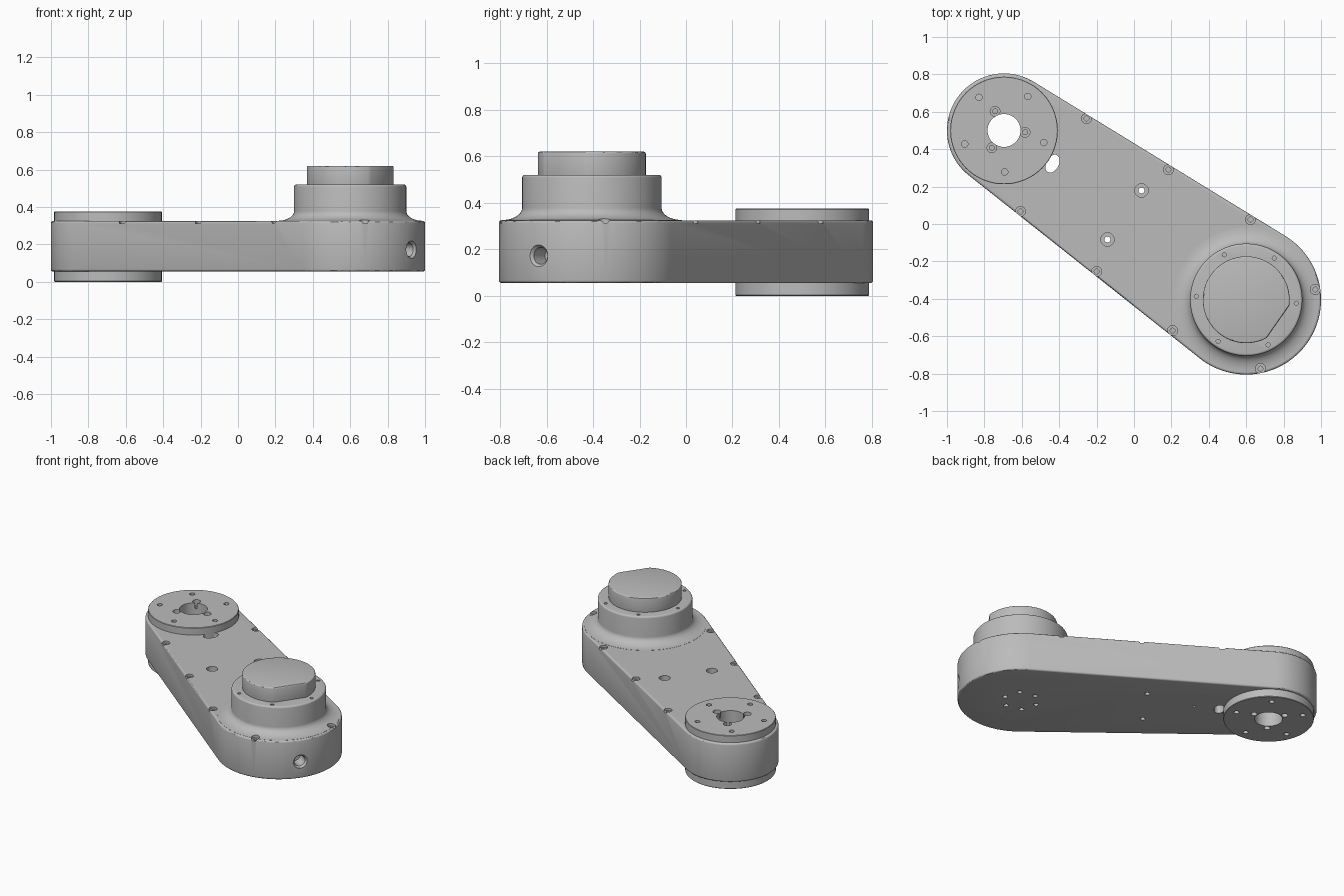
import bpy, bmesh
from math import sin, cos, pi, radians, acos, atan2, asin, hypot
from mathutils import Matrix, Vector

cube = bpy.data.objects.get("Cube")
if cube:
    bpy.data.objects.remove(cube, do_unlink=True)

GREY = (0.5, 0.5, 0.5, 1)
metal = bpy.data.materials.new("grey metal")
metal.use_nodes = True
metal.diffuse_color = GREY
metal.node_tree.nodes["Principled BSDF"].inputs["Base Color"].default_value = GREY

SMALL, SMALL_R = Vector((-0.695, 0.5)), 0.305
BIG, BIG_R = Vector((0.6, -0.405)), 0.4
BOTTOM, TOP = 0.055, 0.325
AXIS = BIG - SMALL
AXIS_ANGLE = atan2(AXIS.y, AXIS.x)


def finish(name, bm):
    bmesh.ops.recalc_face_normals(bm, faces=bm.faces)
    mesh = bpy.data.meshes.new(name)
    bm.to_mesh(mesh)
    bm.free()
    mesh.materials.append(metal)
    ob = bpy.data.objects.new(name, mesh)
    bpy.context.collection.objects.link(ob)
    return ob


def prism(name, points, z0, z1, bevel=0.0):
    """Upright solid from an outline, with rounded top and bottom edges."""
    bm = bmesh.new()
    face = bm.faces.new([bm.verts.new((p[0], p[1], z0)) for p in points])
    out = bmesh.ops.extrude_face_region(bm, geom=[face])["geom"]
    bmesh.ops.translate(bm, vec=(0, 0, z1 - z0),
                        verts=[g for g in out if isinstance(g, bmesh.types.BMVert)])
    if bevel:
        rims = [e for e in bm.edges if abs(e.verts[0].co.z - e.verts[1].co.z) < 1e-5]
        bmesh.ops.bevel(bm, geom=rims, offset=bevel, segments=3, profile=0.5, affect='EDGES')
    return finish(name, bm)


def lathe(name, profile, matrix, sides=96):
    """Turned solid from (radius, height) pairs, closed at both ends."""
    bm = bmesh.new()
    rings = [[bm.verts.new((r * cos(2 * pi * i / sides), r * sin(2 * pi * i / sides), z))
              for i in range(sides)] for r, z in profile]
    for a, b in zip(rings, rings[1:]):
        for i in range(sides):
            j = (i + 1) % sides
            bm.faces.new((a[i], a[j], b[j], b[i]))
    bm.faces.new(rings[0])
    bm.faces.new(rings[-1])
    bm.transform(matrix)
    return finish(name, bm)


def arc(centre, r, start, end, steps):
    return [(centre[0] + r * cos(start + (end - start) * i / steps),
             centre[1] + r * sin(start + (end - start) * i / steps)) for i in range(steps + 1)]


def at(p, z=0.0):
    return Matrix.Translation((p[0], p[1], z))


def polar(centre, r, degrees):
    return (centre[0] + r * cos(radians(degrees)), centre[1] + r * sin(radians(degrees)))


def combine(target, other, operation='DIFFERENCE'):
    mod = target.modifiers.new("cut", 'BOOLEAN')
    mod.operation, mod.solver, mod.object = operation, 'EXACT', other
    bpy.context.view_layer.objects.active = target
    bpy.ops.object.modifier_apply(modifier=mod.name)
    bpy.data.objects.remove(other, do_unlink=True)


def drill(target, p, profile, sides=20):
    combine(target, lathe("drill", profile, at(p), sides))


# Housing: tapered arm around two round ends
tilt = acos((SMALL_R - BIG_R) / AXIS.length)
outline = (arc(BIG, BIG_R, AXIS_ANGLE - tilt, AXIS_ANGLE + tilt, 64)
           + arc(SMALL, SMALL_R, AXIS_ANGLE + tilt, AXIS_ANGLE - tilt + 2 * pi, 64))
housing = prism("housing", outline, BOTTOM, TOP, 0.012)

# Raised collar with a flared foot
flare = [(0.388 - 0.088 * sin(t), 0.326 + 0.052 * (1 - cos(t)))
         for t in [pi / 2 * i / 10 for i in range(11)]]
shoulder = [(0.288 + 0.012 * cos(t), 0.508 + 0.012 * sin(t))
            for t in [pi / 2 * i / 4 for i in range(5)]]
collar = lathe("collar", [(0.388, 0.2)] + flare + shoulder, at(BIG))
combine(housing, collar, 'UNION')

# Recessed screw seats along the housing rim
for p in [(-0.254, 0.564), (0.184, 0.291), (0.623, 0.024), (0.97, -0.35),
          (0.676, -0.773), (0.206, -0.57), (-0.2, -0.254), (-0.607, 0.067)]:
    drill(housing, p, [(0.013, 0.27), (0.013, 0.311), (0.027, 0.311), (0.027, 0.36)])

# Stepped holes through the middle of the arm
for p in [(0.04, 0.179), (-0.142, -0.083)]:
    drill(housing, p, [(0.016, 0), (0.016, 0.27), (0.036, 0.27), (0.036, 0.4)])

# Oval cable opening and small pin hole underneath
oval = [Matrix.Rotation(radians(-28), 2) @ Vector((0.034 * cos(t), 0.051 * sin(t)))
        + Vector((-0.436, 0.323)) for t in [2 * pi * i / 32 for i in range(32)]]
combine(housing, prism("oval_cutter", oval, 0, 0.4))
drill(housing, (-0.29, 0.25), [(0.008, 0), (0.008, 0.1)])

# Screw holes in the collar and under the large end
for i in range(6):
    drill(housing, polar(BIG, 0.268, 56 + 60 * i), [(0.011, 0.47), (0.011, 0.6)], 16)
    drill(housing, polar(BIG, 0.11, 47 + 60 * i), [(0.016, 0), (0.016, 0.12)], 16)

# Countersunk port in the end wall
port = (at(BIG, 0.172) @ Matrix.Rotation(AXIS_ANGLE, 4, 'Z')
        @ Matrix.Rotation(pi / 2, 4, 'Y'))
combine(housing, lathe("port_cutter", [(0.036, 0.3), (0.036, 0.385), (0.047, 0.398),
                                       (0.047, 0.45)], port, 32))

# Clearance for the flange hub
drill(housing, SMALL, [(0.2, 0), (0.2, 0.4)], 64)

# Cap with one flat side
half = acos(0.207 / 0.232)
cap = prism("cap", arc(BIG, 0.232, AXIS_ANGLE + half, AXIS_ANGLE - half + 2 * pi, 88),
            0.5, 0.62, 0.008)

# Flange passing through the small end, bored and drilled on both faces
flange = lathe("flange", [(0.285, 0), (0.2875, 0.003), (0.2875, 0.372), (0.285, 0.375)],
               at(SMALL))
drill(flange, SMALL, [(0.088, -0.1), (0.088, 0.5)], 64)
for i in range(5):
    p = polar(SMALL, 0.222, 55 + 72 * i)
    drill(flange, p, [(0.017, 0.32), (0.017, 0.5)])
    drill(flange, p, [(0.017, -0.1), (0.017, 0.05)])
for i in range(3):
    p = polar(SMALL, 0.113, 115 + 120 * i)
    drill(flange, p, [(0.013, 0.28), (0.013, 0.335), (0.026, 0.335), (0.026, 0.5)])
    drill(flange, p, [(0.02, -0.1), (0.02, 0.04)])

# Smooth shading with crisp edges
for ob in bpy.context.view_layer.objects:
    ob.select_set(ob in (housing, cap, flange))
bpy.context.view_layer.objects.active = housing
bpy.ops.object.shade_smooth_by_angle(angle=radians(30))
